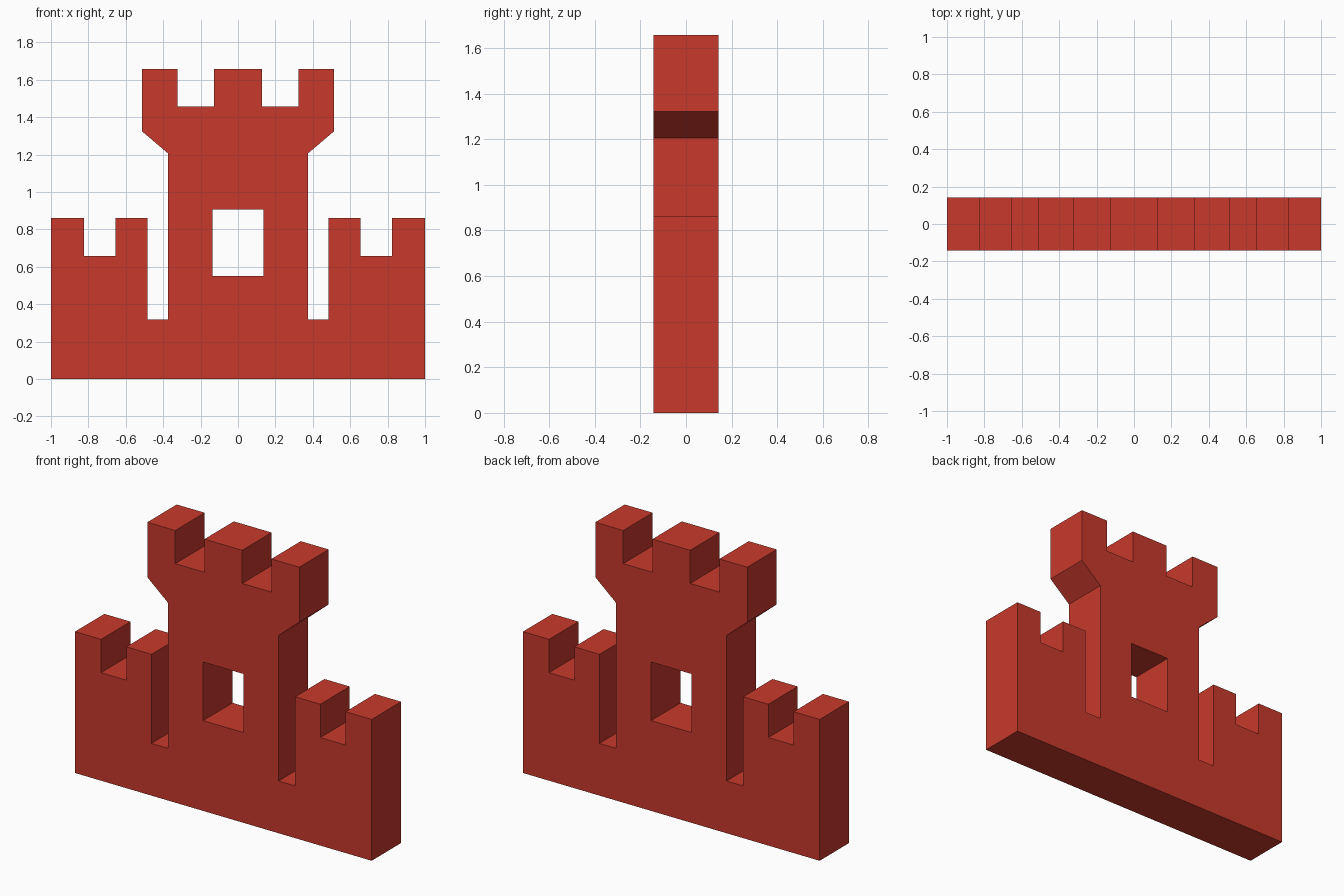
import bpy, bmesh

if "Cube" in bpy.data.objects:
    bpy.data.objects.remove(bpy.data.objects["Cube"])

DEPTH = 0.283

red = bpy.data.materials.new("castle red")
red.diffuse_color = (0.578, 0.041, 0.025, 1)
red.use_nodes = True
red.node_tree.nodes["Principled BSDF"].inputs["Base Color"].default_value = red.diffuse_color


def extrude_profile(name, points, depth):
    """Extrude an x-z outline along y, centred on y = 0."""
    bm = bmesh.new()
    face = bm.faces.new([bm.verts.new((x, -depth / 2, z)) for x, z in points])
    ext = bmesh.ops.extrude_face_region(bm, geom=[face])
    verts = [g for g in ext["geom"] if isinstance(g, bmesh.types.BMVert)]
    bmesh.ops.translate(bm, vec=(0, depth, 0), verts=verts)
    bmesh.ops.recalc_face_normals(bm, faces=bm.faces)
    mesh = bpy.data.meshes.new(name)
    bm.to_mesh(mesh)
    bm.free()
    mesh.materials.append(red)
    obj = bpy.data.objects.new(name, mesh)
    bpy.context.collection.objects.link(obj)
    return obj


# Right half of the outline: side wall, slot, flared tower, battlements
half = [(1, 0), (1, 0.861), (0.824, 0.861), (0.824, 0.658),
        (0.654, 0.658), (0.654, 0.861), (0.484, 0.861), (0.484, 0.318),
        (0.373, 0.318), (0.373, 1.205), (0.512, 1.323), (0.512, 1.658),
        (0.324, 1.658), (0.324, 1.456), (0.127, 1.456), (0.127, 1.658)]
outline = half + [(-x, z) for x, z in reversed(half)]
castle = extrude_profile("castle_wall", outline, DEPTH)

# Window opening cut straight through the tower
w, z0, z1 = 0.136, 0.55, 0.907
cutter = extrude_profile("window_cutter", [(-w, z0), (w, z0), (w, z1), (-w, z1)], 1)
cutter.hide_render = True
cutter.hide_viewport = True
cut = castle.modifiers.new("window", "BOOLEAN")
cut.operation = "DIFFERENCE"
cut.solver = "EXACT"
cut.object = cutter
